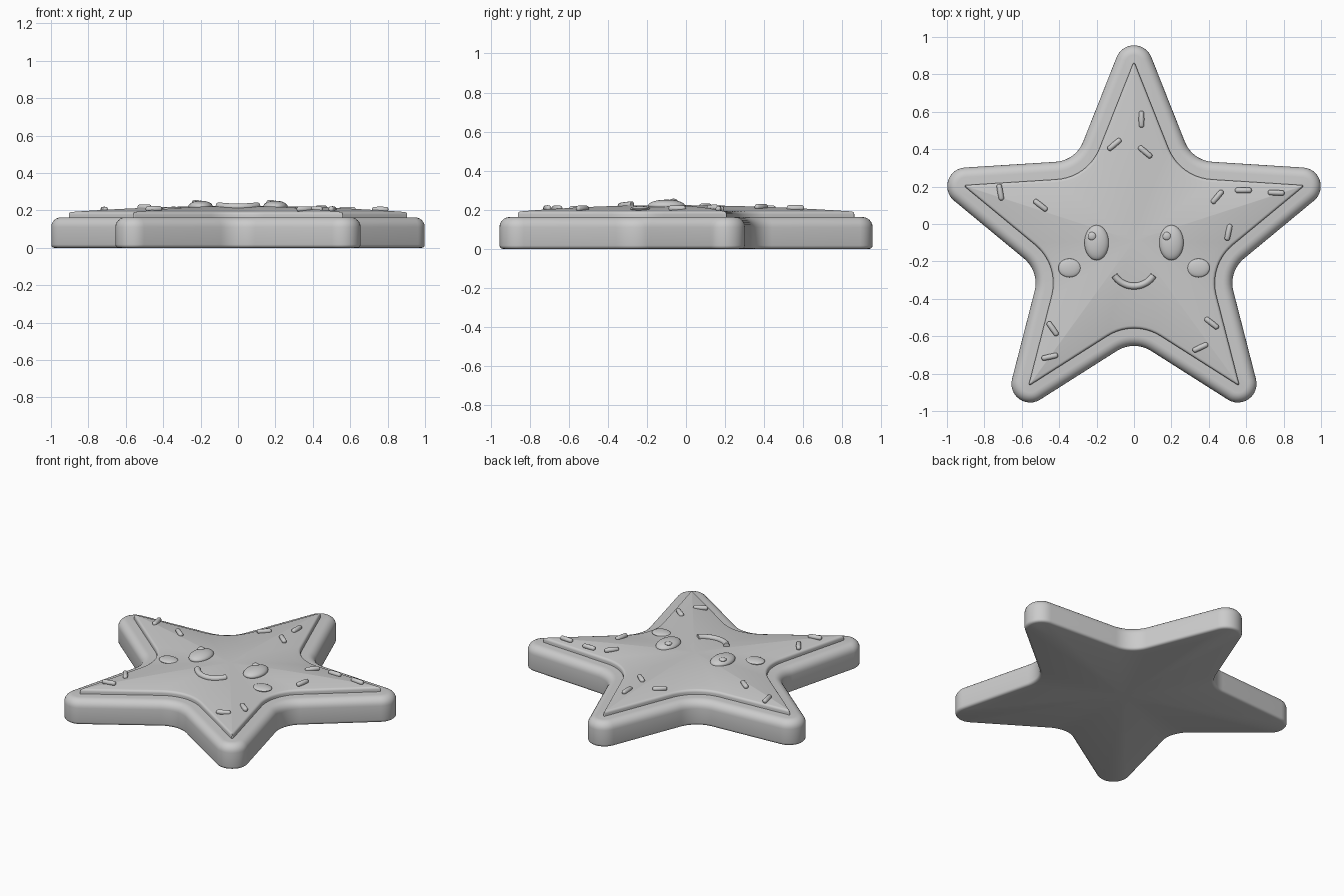
import bpy, bmesh
from math import sin, cos, tan, pi, radians
from mathutils import Matrix, Vector
from mathutils.bvhtree import BVHTree

if "Cube" in bpy.data.objects:
    bpy.data.objects.remove(bpy.data.objects["Cube"], do_unlink=True)

grey = bpy.data.materials.new("plain grey")
grey.use_nodes = True
grey.diffuse_color = (0.6, 0.6, 0.6, 1)
grey.node_tree.nodes["Principled BSDF"].inputs["Base Color"].default_value = (0.6, 0.6, 0.6, 1)

CENTRE_Y = -0.09
TIP_R = 0.945                  # sharp star tip radius
HALF_TIP = radians(21.6)       # half the angle of a star point
HALF_NOTCH = HALF_TIP + pi / 5
FILLET = 0.27                  # notch rounding before offset


def finish(obj, angle=40):
    obj.data.materials.append(grey)
    bpy.ops.object.select_all(action='DESELECT')
    obj.select_set(True)
    bpy.context.view_layer.objects.active = obj
    bpy.ops.object.shade_smooth_by_angle(angle=radians(angle))
    return obj


def from_bmesh(name, bm, angle=40):
    mesh = bpy.data.meshes.new(name)
    bmesh.ops.recalc_face_normals(bm, faces=bm.faces)
    bm.to_mesh(mesh)
    bm.free()
    obj = bpy.data.objects.new(name, mesh)
    bpy.context.collection.objects.link(obj)
    return finish(obj, angle)


def star(offset):
    """Star outline moved outward by offset, with round tips and notches."""
    tip = TIP_R + min(offset, 0) / sin(HALF_TIP)
    tip_round = max(offset, 0.002)
    notch_r = TIP_R * tan(HALF_TIP) / (sin(pi / 5) + cos(pi / 5) * tan(HALF_TIP))
    notch = notch_r + FILLET / sin(HALF_NOTCH)
    points = []
    for k in range(5):
        a = pi / 2 + k * 2 * pi / 5
        b = a + pi / 5
        for i in range(13):
            t = a + (i / 6 - 1) * (pi / 2 - HALF_TIP)
            points.append((tip * cos(a) + tip_round * cos(t),
                           tip * sin(a) + tip_round * sin(t)))
        for i in range(11):
            t = b + pi - (i / 5 - 1) * (pi / 2 - HALF_NOTCH)
            r = FILLET - offset
            points.append((notch * cos(b) + r * cos(t), notch * sin(b) + r * sin(t)))
    return points


def star_loft(name, profile, dome, steps):
    """Loft (offset, height) rings upward, close below, and dome the top."""
    bm = bmesh.new()

    def ring(points, z, scale=1):
        return [bm.verts.new((x * scale, y * scale + CENTRE_Y, z)) for x, y in points]

    rings = [ring(star(o), z) for o, z in profile]
    top_points, top_z = star(profile[-1][0]), profile[-1][1]
    for i in range(1, steps):
        s = 1 - i / steps
        rings.append(ring(top_points, top_z + dome * (1 - s * s), s))
    count = len(top_points)
    for low, high in zip(rings, rings[1:]):
        for i in range(count):
            j = (i + 1) % count
            bm.faces.new((low[i], low[j], high[j], high[i]))
    for edge, z in ((rings[0], profile[0][1]), (rings[-1], top_z + dome)):
        middle = bm.verts.new((0, CENTRE_Y, z))
        for i in range(count):
            bm.faces.new((edge[i], edge[(i + 1) % count], middle))
    return from_bmesh(name, bm)


def rounded_edge(o, z, size, steps=6):
    return [(o - size * (1 - cos(i / steps * pi / 2)),
             z - size * (1 - sin(i / steps * pi / 2))) for i in range(steps + 1)]


# Biscuit base and domed icing
base_profile = [(0.083, 0), (0.092, 0.003), (0.098, 0.009), (0.1, 0.018)]
star_loft("biscuit_base", base_profile + rounded_edge(0.1, 0.163, 0.052), 0, 2)
icing = star_loft("icing", [(0.006, 0.15)] + rounded_edge(0.006, 0.193, 0.016, 4), 0.031, 12)

tree_mesh = bmesh.new()
tree_mesh.from_mesh(icing.data)
icing_tree = BVHTree.FromBMesh(tree_mesh)
tree_mesh.free()


def surface(x, y):
    hit = icing_tree.ray_cast(Vector((x, y, 1)), Vector((0, 0, -1)))[0]
    return hit.z if hit else 0.193


def ellipsoid(name, place, size):
    bm = bmesh.new()
    bmesh.ops.create_uvsphere(bm, u_segments=32, v_segments=16, radius=1,
                              matrix=Matrix.Translation(place) @ Matrix.Diagonal((*size, 1)))
    return from_bmesh(name, bm)


# Eyes, glints and cheeks
for side, x in (("left", 1), ("right", -1)):
    ellipsoid(side + "_eye", (0.2 * x, -0.1, 0.222), (0.065, 0.094, 0.03))
    ellipsoid(side + "_eye_glint", (0.2 * x - 0.025, -0.065, 0.246), (0.022, 0.022, 0.011))
    ellipsoid(side + "_cheek", (0.345 * x, -0.235, 0.206), (0.06, 0.05, 0.014))

# Smiling mouth
curve = bpy.data.curves.new("mouth", 'CURVE')
curve.dimensions = '3D'
curve.bevel_depth = 0.018
curve.bevel_resolution = 4
curve.use_fill_caps = True
spline = curve.splines.new('POLY')
spline.points.add(24)
for i, p in enumerate(spline.points):
    t = radians(-90 + (i / 12 - 1) * 57)
    x, y = 0.125 * cos(t), -0.207 + 0.125 * sin(t)
    p.co = (x, y, surface(x, y) + 0.004, 1)
mouth = bpy.data.objects.new("mouth", curve)
bpy.context.collection.objects.link(mouth)
bpy.ops.object.select_all(action='DESELECT')
mouth.select_set(True)
bpy.context.view_layer.objects.active = mouth
bpy.ops.object.convert(target='MESH')
finish(bpy.context.view_layer.objects.active)

# Sprinkles: x, y, turn in degrees
sprinkles = [(0.04, 0.56, 90), (-0.105, 0.425, 40), (0.06, 0.385, -40),
             (-0.715, 0.17, -80), (-0.5, 0.1, -38), (0.445, 0.145, 50),
             (0.585, 0.18, 0), (0.76, 0.167, -3), (0.505, -0.045, 78),
             (-0.435, -0.56, -55), (-0.45, -0.71, 12), (0.415, -0.53, -38),
             (0.355, -0.66, 25)]
for n, (x, y, turn) in enumerate(sprinkles):
    bm = bmesh.new()
    bmesh.ops.create_uvsphere(bm, u_segments=16, v_segments=10, radius=0.015)
    for v in bm.verts:
        if abs(v.co.x) > 0.0001:
            v.co.x += 0.03 if v.co.x > 0 else -0.03
    bm.transform(Matrix.Translation((x, y, surface(x, y) + 0.006))
                 @ Matrix.Rotation(radians(turn), 4, 'Z'))
    from_bmesh("sprinkle_%d" % (n + 1), bm)
